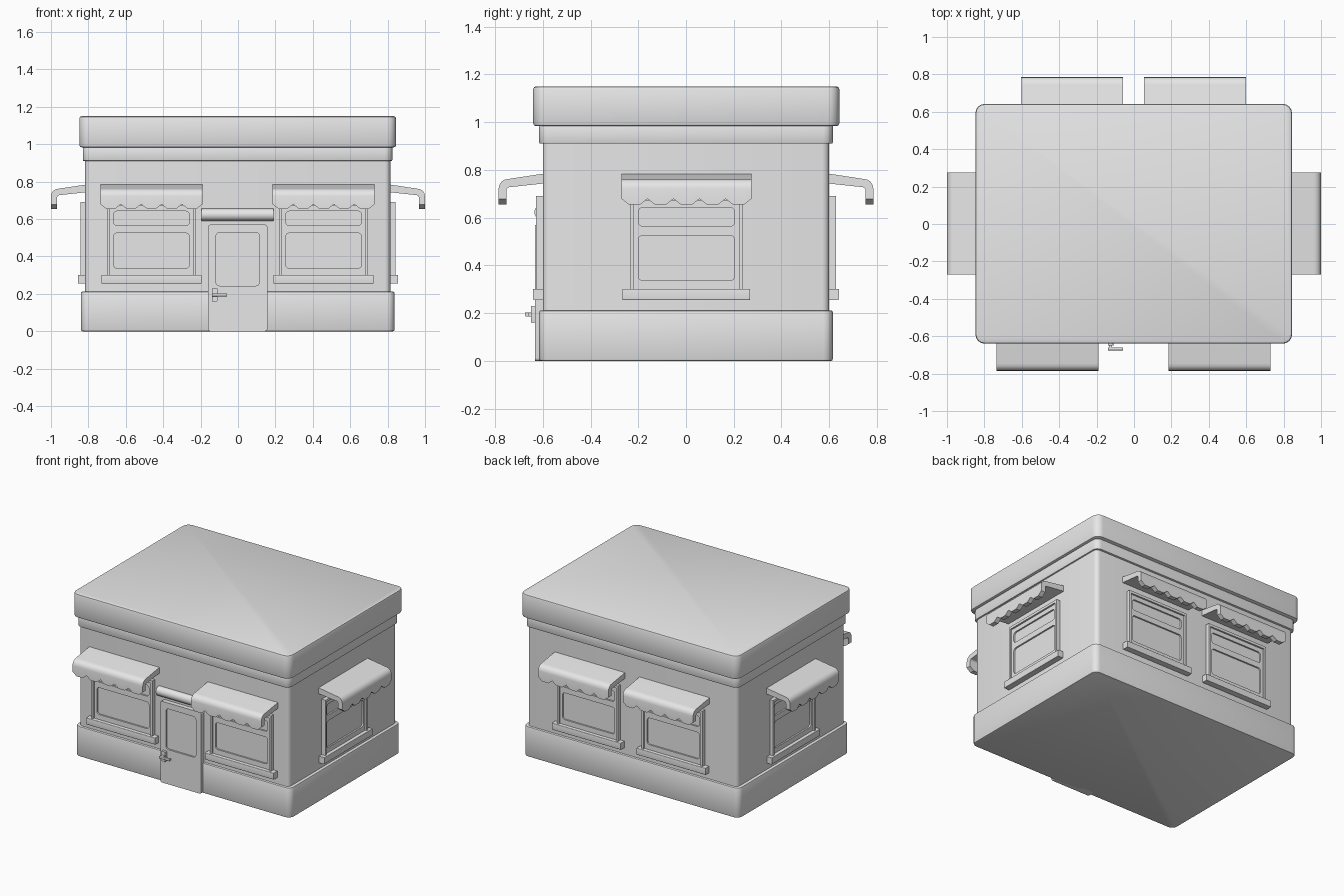
import bpy, bmesh
from math import radians, cos, sin, pi
from mathutils import Matrix, Vector

cube = bpy.data.objects.get("Cube")
if cube:
    bpy.data.objects.remove(cube)

grey = bpy.data.materials.new("plain_grey")
grey.use_nodes = True
grey.diffuse_color = (0.8, 0.8, 0.8, 1)
grey.node_tree.nodes["Principled BSDF"].inputs["Base Color"].default_value = (0.8, 0.8, 0.8, 1)


def finish(name, bm):
    """Turn a bmesh into a grey object with sharp edges kept."""
    bmesh.ops.recalc_face_normals(bm, faces=bm.faces)
    mesh = bpy.data.meshes.new(name)
    bm.to_mesh(mesh)
    bm.free()
    mesh.materials.append(grey)
    obj = bpy.data.objects.new(name, mesh)
    bpy.context.collection.objects.link(obj)
    smooth(obj)
    return obj


def smooth(obj):
    bpy.ops.object.select_all(action='DESELECT')
    obj.select_set(True)
    bpy.context.view_layer.objects.active = obj
    bpy.ops.object.shade_smooth_by_angle(angle=radians(35))


def box(name, x, y, z, corner=0, edge=0, axis=2):
    """Box from ranges; corner rounds edges along the axis, edge softens the rims."""
    bm = bmesh.new()
    bmesh.ops.create_cube(bm, size=1)
    for v in bm.verts:
        v.co = Vector([(r[0] + r[1]) / 2 + c * (r[1] - r[0]) for r, c in zip((x, y, z), v.co)])
    if corner:
        along = [e for e in bm.edges
                 if abs((e.verts[0].co - e.verts[1].co).normalized()[axis]) > 0.9]
        bmesh.ops.bevel(bm, geom=along, offset=corner, segments=4, profile=0.5, affect='EDGES')
    if edge:
        rims = [e for e in bm.edges if e.calc_face_angle(0) > 1]
        bmesh.ops.bevel(bm, geom=rims, offset=edge, segments=2, profile=0.5, affect='EDGES')
    return finish(name, bm)


def carve(obj, cutters):
    """Cut recesses and throw the cutters away."""
    bpy.context.view_layer.objects.active = obj
    for c in cutters:
        m = obj.modifiers.new("recess", 'BOOLEAN')
        m.operation, m.solver, m.object = 'DIFFERENCE', 'EXACT', c
        bpy.ops.object.modifier_apply(modifier=m.name)
        bpy.data.objects.remove(c)
    smooth(obj)


# Building shell
box("base", (-0.84, 0.837), (-0.615, 0.615), (0, 0.212), 0.04, 0.008)
box("walls", (-0.818, 0.815), (-0.6, 0.6), (0.2, 0.92), 0.03)
box("cornice", (-0.83, 0.825), (-0.615, 0.615), (0.91, 0.99), 0.04, 0.006)
box("roof", (-0.848, 0.845), (-0.64, 0.642), (0.983, 1.15), 0.05, 0.012)

# Door with recessed panel, lever handle and rolled shade
door = box("door", (-0.16, 0.157), (-0.632, -0.58), (0, 0.57), 0.012, axis=1)
carve(door, [box("panel_cutter", (-0.118, 0.115), (-0.7, -0.62), (0.243, 0.528), 0.02, axis=1)])
box("handle_plate", (-0.14, -0.11), (-0.65, -0.625), (0.16, 0.23), 0.004, axis=1)
box("handle_stem", (-0.133, -0.117), (-0.672, -0.64), (0.187, 0.203))
box("handle_lever", (-0.14, -0.06), (-0.675, -0.66), (0.187, 0.203), 0.003, axis=0)

bm = bmesh.new()
bmesh.ops.create_cone(bm, cap_ends=True, segments=24, radius1=0.033, radius2=0.033, depth=0.385,
                      matrix=Matrix.Translation((-0.002, -0.602, 0.623)) @ Matrix.Rotation(pi / 2, 4, 'Y'))
finish("door_shade", bm)


# Window parts, made once at the wall line facing -y
def make_frame():
    frame = box("window_frame", (-0.237, 0.237), (-0.028, 0.02), (0.29, 0.69))
    carve(frame, [
        box("sash_cutter", (-0.222, 0.222), (-0.1, -0.016), (0.28, 0.672)),
        box("lower_pane_cutter", (-0.202, 0.202), (-0.1, -0.005), (0.337, 0.525), 0.018, axis=1),
        box("upper_pane_cutter", (-0.202, 0.202), (-0.1, -0.005), (0.565, 0.642), 0.018, axis=1)])
    return frame


def make_awning():
    """Five hanging strips with clipped tips, swept from one bent profile."""
    bend = [(i * pi / 8) for i in range(5)]
    outer = [(0.02, 0.787)] + [(-0.145 - 0.04 * sin(a), 0.722 + 0.04 * cos(a)) for a in bend]
    inner = [(-0.138 - 0.014 * sin(a), 0.714 + 0.014 * cos(a)) for a in reversed(bend)]
    profile = outer + [(-0.185, None), (-0.152, None)] + inner + [(0.02, 0.745)]
    width = 0.109
    bm = bmesh.new()
    for strip in range(5):
        mid = (strip - 2) * width
        rings = []
        for dx, tip in ((-0.5, 0.679), (-0.22, 0.655), (0.22, 0.655), (0.5, 0.679)):
            rings.append([bm.verts.new((mid + dx * width, y, tip if z is None else z))
                          for y, z in profile])
        n = len(profile)
        for a, b in zip(rings, rings[1:]):
            for i in range(n):
                j = (i + 1) % n
                bm.faces.new((a[i], a[j], b[j], b[i]))
        bm.faces.new(rings[0])
        bm.faces.new(rings[-1])
    return finish("awning", bm)


parts = [make_frame(),
         box("window_sill", (-0.267, 0.267), (-0.041, 0.02), (0.255, 0.302), 0.004, axis=0),
         make_awning()]

# Place a window on every wall: side, turn, distance to wall, shift along wall
places = [("front_right", 0, 0.6, -0.463), ("front_left", 0, 0.6, 0.458),
          ("back_right", 180, 0.6, 0.332), ("back_left", 180, 0.6, -0.326),
          ("left", 90, 0.815, 0.002), ("right", -90, 0.815, -0.002)]
for side, turn, dist, shift in places:
    spot = Matrix.Rotation(radians(turn), 4, 'Z') @ Matrix.Translation((shift, -dist, 0))
    for part in parts:
        copy = bpy.data.objects.new(side + "_" + part.name, part.data)
        bpy.context.collection.objects.link(copy)
        copy.matrix_world = spot
for part in parts:
    bpy.data.objects.remove(part)
